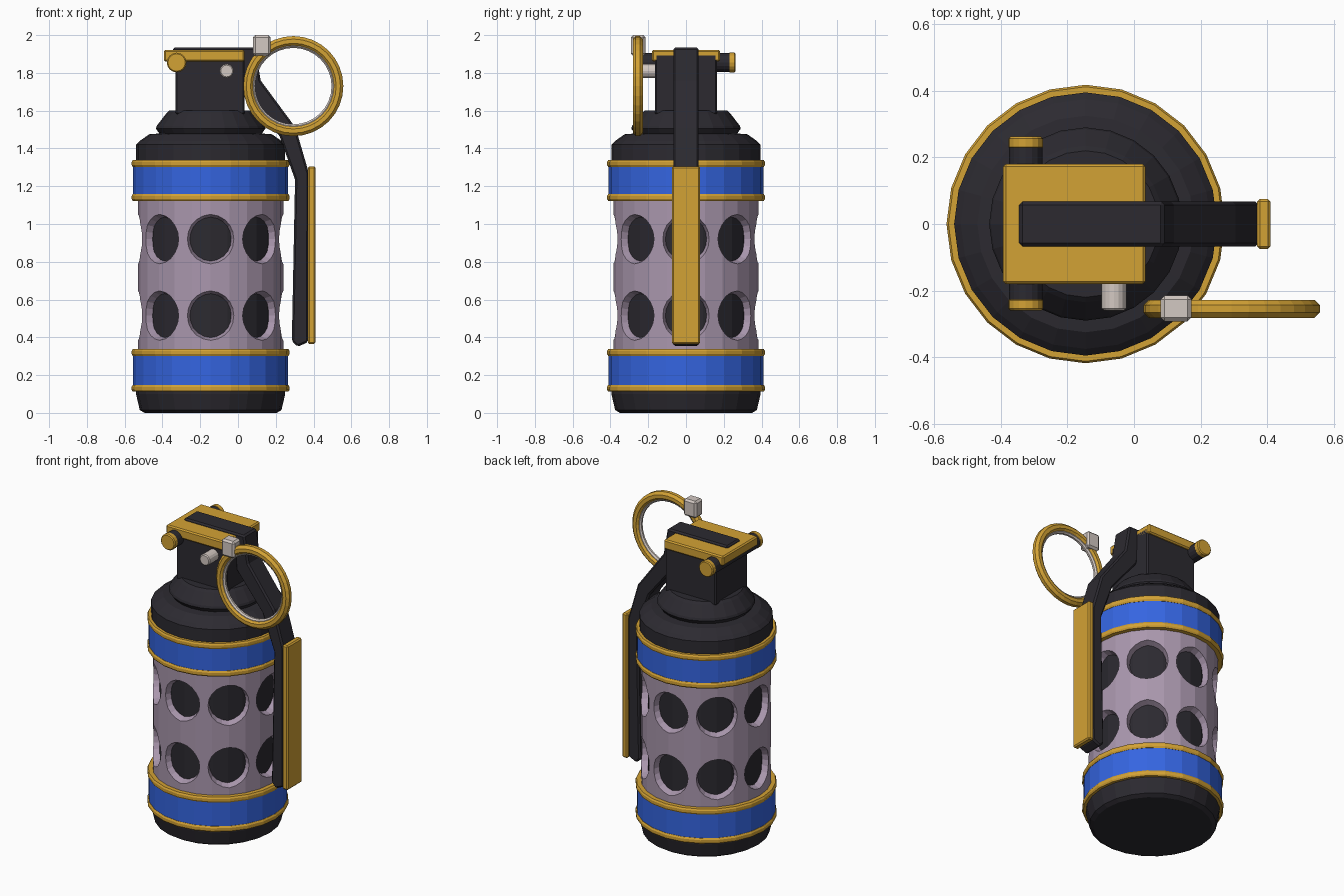
import bpy, bmesh, math
from mathutils import Matrix, Vector

if "Cube" in bpy.data.objects:
    bpy.data.objects.remove(bpy.data.objects["Cube"])

CX = -0.145   # body axis
SIDES = 24


def material(name, rgb):
    m = bpy.data.materials.new(name)
    m.diffuse_color = (*rgb, 1)
    m.use_nodes = True
    m.node_tree.nodes["Principled BSDF"].inputs["Base Color"].default_value = m.diffuse_color
    return m


DARK = material("dark", (0.025, 0.023, 0.03))
GOLD = material("gold", (0.65, 0.36, 0.035))
BLUE = material("blue", (0.035, 0.13, 0.75))
SHELL = material("lavender", (0.40, 0.31, 0.42))
PALE = material("pale_metal", (0.65, 0.58, 0.54))


def finish(bm, name, mat, bevel=0):
    bmesh.ops.recalc_face_normals(bm, faces=bm.faces)
    me = bpy.data.meshes.new(name)
    bm.to_mesh(me)
    bm.free()
    ob = bpy.data.objects.new(name, me)
    bpy.context.collection.objects.link(ob)
    if mat:
        me.materials.append(mat)
    if bevel:
        mod = ob.modifiers.new("bevel", 'BEVEL')
        mod.width = bevel
        mod.segments = 1
        mod.limit_method = 'ANGLE'
    return ob


def lathe(name, profile, mat, closed=False):
    """Revolve (radius, z) points around the body axis."""
    bm = bmesh.new()
    rings = [[bm.verts.new((CX + r * math.cos(2 * math.pi * i / SIDES),
                            r * math.sin(2 * math.pi * i / SIDES), z))
              for i in range(SIDES)] for r, z in profile]
    pairs = list(zip(rings, rings[1:]))
    if closed:
        pairs.append((rings[-1], rings[0]))
    else:
        bm.faces.new(rings[0])
        bm.faces.new(rings[-1])
    for a, b in pairs:
        for i in range(SIDES):
            j = (i + 1) % SIDES
            bm.faces.new((a[i], a[j], b[j], b[i]))
    return finish(bm, name, mat)


def box(name, lo, hi, mat, bevel=0.008):
    lo, hi = Vector(lo), Vector(hi)
    bm = bmesh.new()
    bmesh.ops.create_cube(bm, size=1, matrix=Matrix.Translation((lo + hi) / 2)
                          @ Matrix.Diagonal((*(hi - lo), 1)))
    return finish(bm, name, mat, bevel)


def rod(name, x, z, r, y0, y1, mat, bevel=0.006):
    bm = bmesh.new()
    bmesh.ops.create_cone(bm, cap_ends=True, segments=16, radius1=r, radius2=r,
                          depth=y1 - y0,
                          matrix=Matrix.Translation((x, (y0 + y1) / 2, z))
                          @ Matrix.Rotation(math.pi / 2, 4, 'X'))
    return finish(bm, name, mat, bevel)


def torus(name, centre, major, minor, mat, n=32, k=8):
    bm = bmesh.new()
    grid = []
    for i in range(n):
        a = 2 * math.pi * i / n
        grid.append([])
        for j in range(k):
            b = 2 * math.pi * (j + 0.5) / k
            r = major + minor * math.cos(b)
            grid[-1].append(bm.verts.new((centre[0] + r * math.cos(a),
                                          centre[1] + minor * math.sin(b),
                                          centre[2] + r * math.sin(a))))
    for i in range(n):
        for j in range(k):
            p, q = grid[i], grid[(i + 1) % n]
            bm.faces.new((p[j], q[j], q[(j + 1) % k], p[(j + 1) % k]))
    return finish(bm, name, mat)


# Canister: base, core, shoulder and collar
lathe("base_cap", [(0.35, 0), (0.375, 0.015), (0.395, 0.1), (0.395, 0.13)], DARK)
lathe("inner_core", [(0.345, 0.12), (0.345, 1.35)], DARK)
lathe("shoulder", [(0.395, 1.32), (0.395, 1.42), (0.375, 1.44), (0.325, 1.475), (0.26, 1.48)], DARK)
lathe("collar", [(0.265, 1.47), (0.29, 1.505), (0.285, 1.52), (0.235, 1.585), (0.22, 1.6)], DARK)

# Coloured bands with gold trim rings
for tag, z0, z1 in (("lower", 0.13, 0.32), ("upper", 1.14, 1.32)):
    lathe(tag + "_band", [(0.36, z0), (0.41, z0), (0.41, z1), (0.36, z1)], BLUE)
    for side, z in (("bottom", z0), ("top", z1)):
        lathe(f"{tag}_{side}_trim", [(0.38, z - 0.018), (0.412, z - 0.018), (0.418, z - 0.008),
              (0.418, z + 0.008), (0.412, z + 0.018), (0.38, z + 0.018)], GOLD)

# Perforated shell: two rows of eight flared holes
shell = lathe("perforated_shell", [(0.335, 0.25), (0.385, 0.25), (0.385, 1.2), (0.335, 1.2)],
              SHELL, closed=True)
bm = bmesh.new()
for z in (0.515, 0.92):
    for i in range(8):
        bmesh.ops.create_cone(bm, cap_ends=True, segments=20, radius1=0.10, radius2=0.155, depth=0.15,
                              matrix=Matrix.Translation((CX, 0, z))
                              @ Matrix.Rotation(i * math.pi / 4, 4, 'Z')
                              @ Matrix.Translation((0.375, 0, 0))
                              @ Matrix.Rotation(math.pi / 2, 4, 'Y'))
cutter = finish(bm, "hole_cutter", SHELL)
cutter.hide_render = True
mod = shell.modifiers.new("holes", 'BOOLEAN')
mod.object = cutter
mod.operation = 'DIFFERENCE'
mod.solver = 'EXACT'
dg = bpy.context.evaluated_depsgraph_get()
cut_mesh = bpy.data.meshes.new_from_object(shell.evaluated_get(dg))
shell.modifiers.clear()
shell.data = cut_mesh
bpy.data.objects.remove(cutter)

# Fuze head, gold cap plate and hinge pin
box("fuze_head", (-0.33, -0.165, 1.58), (0.035, 0.165, 1.9), DARK)
box("cap_plate", (-0.393, -0.18, 1.86), (0.035, 0.18, 1.922), GOLD)
rod("hinge_pin", -0.325, 1.855, 0.05, -0.24, 0.24, DARK)
for tag, y in (("front", -0.26), ("back", 0.225)):
    rod(tag + "_hinge_knob", -0.325, 1.855, 0.052, y, y + 0.037, GOLD)
rod("safety_pin_stub", -0.06, 1.81, 0.037, -0.26, -0.15, PALE)

# Safety lever: side outline extruded across y
outline = [(-0.345, 1.935), (0.09, 1.935), (0.12, 1.76), (0.305, 1.51), (0.375, 1.27),
           (0.372, 0.375), (0.315, 0.35), (0.285, 0.38), (0.302, 1.235), (0.22, 1.465),
           (0.03, 1.7), (0.02, 1.88), (-0.345, 1.88)]
bm = bmesh.new()
face = bm.faces.new([bm.verts.new((x, -0.067, z)) for x, z in outline])
ext = bmesh.ops.extrude_face_region(bm, geom=[face])
bmesh.ops.translate(bm, vec=(0, 0.134, 0),
                    verts=[v for v in ext["geom"] if isinstance(v, bmesh.types.BMVert)])
finish(bm, "safety_lever", DARK, 0.01)
box("lever_plate", (0.37, -0.075, 0.365), (0.41, 0.075, 1.305), GOLD)

# Pull ring with pale inner liner and clip
torus("pull_ring", (0.293, -0.255, 1.73), 0.238, 0.029, GOLD)
torus("ring_liner", (0.293, -0.255, 1.73), 0.217, 0.016, PALE)
box("ring_clip", (0.08, -0.292, 1.89), (0.173, -0.215, 2.0), PALE, 0.012)
